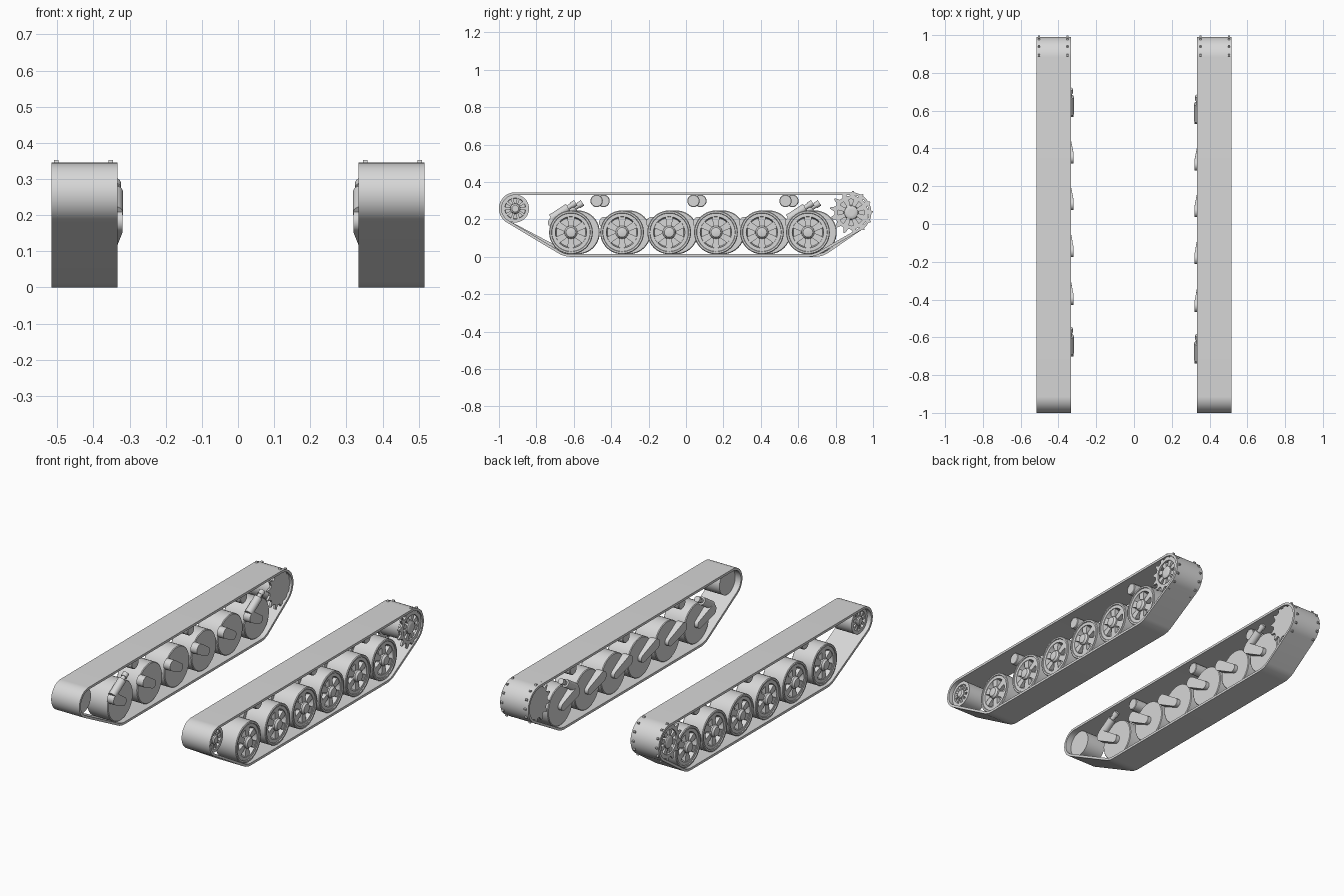
import bpy, bmesh, math
from mathutils import Vector, Matrix
from mathutils.geometry import convex_hull_2d

if "Cube" in bpy.data.objects:
    bpy.data.objects.remove(bpy.data.objects["Cube"])

grey = bpy.data.materials.new("track grey")
grey.diffuse_color = (0.68, 0.68, 0.68, 1)
grey.use_nodes = True
grey.node_tree.nodes["Principled BSDF"].inputs["Base Color"].default_value = grey.diffuse_color
TAU = math.tau


def finish(bm, name, side):
    """Mirror to the chosen side and turn the mesh into a shaded object."""
    for v in bm.verts:
        v.co.x *= side
    bmesh.ops.recalc_face_normals(bm, faces=bm.faces)
    mesh = bpy.data.meshes.new(name)
    bm.to_mesh(mesh)
    bm.free()
    mesh.materials.append(grey)
    ob = bpy.data.objects.new(name, mesh)
    bpy.context.collection.objects.link(ob)
    bpy.ops.object.select_all(action='DESELECT')
    bpy.context.view_layer.objects.active = ob
    ob.select_set(True)
    bpy.ops.object.shade_smooth_by_angle(angle=math.radians(35))


def circle(y, z, r, n):
    return [(y + r * math.cos(TAU * i / n), z + r * math.sin(TAU * i / n)) for i in range(n)]


def lathe(bm, profile, y, z, n=40):
    """Spin (x, radius) points around an axle; both ends are capped."""
    rings = [[bm.verts.new((x, *p)) for p in circle(y, z, r, n)] for x, r in profile]
    for a, b in zip(rings, rings[1:]):
        for i in range(n):
            j = (i + 1) % n
            bm.faces.new((a[i], a[j], b[j], b[i]))
    bm.faces.new(rings[0])
    bm.faces.new(rings[-1])


def prism(bm, pts, x0s, x1):
    """Solid from a yz outline; x0s gives the inner x of each point."""
    a = [bm.verts.new((x, *p)) for x, p in zip(x0s, pts)]
    b = [bm.verts.new((x1, *p)) for p in pts]
    bm.faces.new(a)
    bm.faces.new(b)
    for i in range(len(pts)):
        j = (i + 1) % len(pts)
        bm.faces.new((a[i], a[j], b[j], b[i]))


def band(bm, outer, inner, x0, x1):
    """Closed ring solid between two matching yz loops."""
    loops = [[bm.verts.new((x, *p)) for p in pts]
             for pts, x in ((outer, x0), (outer, x1), (inner, x1), (inner, x0))]
    n = len(outer)
    for k in range(4):
        a, b = loops[k], loops[(k + 1) % 4]
        for i in range(n):
            j = (i + 1) % n
            bm.faces.new((a[i], a[j], b[j], b[i]))


def spokes(bm, y, z, n, r0, r1, w0, w1, x0, x1, turn=0):
    for k in range(n):
        a = TAU * k / n + turn
        c, s = math.cos(a), math.sin(a)
        pts = [(y + r * c - w * s, z + r * s + w * c)
               for r, w in ((r0, -w0), (r1, -w1), (r1, w1), (r0, w0))]
        prism(bm, pts, [x0] * 4, x1)


def rod(bm, p, q, r):
    p, q = Vector(p), Vector(q)
    d = q - p
    m = Matrix.Translation((p + q) / 2) @ d.to_track_quat('Z', 'Y').to_matrix().to_4x4()
    bmesh.ops.create_cone(bm, cap_ends=True, segments=20, radius1=r, radius2=r,
                          depth=d.length, matrix=m)


WHEELS = [-0.615, -0.342, -0.09, 0.16, 0.406, 0.652]
WZ = 0.131
IDLER = (-0.913, 0.258)
SPROCKET = (0.883, 0.237)

for side, shift, tag in ((1, 0, "right"), (-1, 0.037, "left")):
    ys = [y + shift for y in WHEELS]

    # track belt: taut loop around idler, sprocket and the end road wheels
    ends = ((*IDLER, 0.087), (*SPROCKET, 0.108), (ys[0], WZ, 0.131), (ys[-1], WZ, 0.131))
    outer = [p for y, z, r in ends for p in circle(y, z, r, 64)]
    inner = [p for y, z, r in ends for p in circle(y, z, r - 0.014, 64)]
    hull = convex_hull_2d([Vector(p) for p in outer])
    bm = bmesh.new()
    band(bm, [outer[i] for i in hull], [inner[i] for i in hull], 0.333, 0.516)
    finish(bm, tag + "_track_belt", side)

    for k, y in enumerate(ys):
        # road wheel: tyre, dished face, spokes and hub
        bm = bmesh.new()
        lathe(bm, [(0.36, 0.113), (0.364, 0.117), (0.496, 0.117), (0.50, 0.113), (0.50, 0.104),
                   (0.495, 0.102), (0.495, 0.084), (0.468, 0.078), (0.468, 0.036),
                   (0.50, 0.034), (0.503, 0.030), (0.511, 0.026), (0.513, 0.018)], y, WZ)
        spokes(bm, y, WZ, 6, 0.03, 0.088, 0.014, 0.020, 0.46, 0.492, TAU / 12)
        finish(bm, f"{tag}_road_wheel_{k + 1}", side)

        # swing arm: tapers from the pivot end to the wheel axle
        pts = circle(y - 0.092, 0.183, 0.031, 20) + circle(y, WZ, 0.024, 20)
        xs = [0.319] * 20 + [0.337] * 20
        h = convex_hull_2d([Vector(p) for p in pts])
        bm = bmesh.new()
        prism(bm, [pts[i] for i in h], [xs[i] for i in h], 0.362)
        finish(bm, f"{tag}_swing_arm_{k + 1}", side)

    # shock absorbers on the first and last wheels
    for k, y in ((1, ys[0]), (2, ys[-1])):
        bm = bmesh.new()
        rod(bm, (0.341, y - 0.105, 0.205), (0.341, y - 0.015, 0.263), 0.023)
        rod(bm, (0.341, y - 0.02, 0.26), (0.341, y + 0.008, 0.278), 0.013)
        rod(bm, (0.341, y + 0.004, 0.275), (0.341, y + 0.025, 0.289), 0.017)
        finish(bm, f"{tag}_shock_absorber_{k}", side)

    # return rollers under the upper run
    for k, y in enumerate((-0.478, 0.04, 0.532)):
        bm = bmesh.new()
        lathe(bm, [(0.36, 0.030), (0.363, 0.033), (0.467, 0.033), (0.47, 0.030)],
              y + shift, 0.299, 28)
        finish(bm, f"{tag}_return_roller_{k + 1}", side)

    # idler wheel
    bm = bmesh.new()
    lathe(bm, [(0.37, 0.074), (0.49, 0.074), (0.49, 0.056), (0.468, 0.054), (0.468, 0.028),
               (0.492, 0.026), (0.498, 0.018)], *IDLER)
    spokes(bm, *IDLER, 10, 0.02, 0.06, 0.005, 0.008, 0.46, 0.486)
    finish(bm, tag + "_idler_wheel", side)

    # drive sprocket: drum with windows plus two toothed rings
    bm = bmesh.new()
    lathe(bm, [(0.357, 0.078), (0.48, 0.078), (0.48, 0.04), (0.508, 0.036),
               (0.513, 0.028), (0.513, 0.015)], *SPROCKET)
    spokes(bm, *SPROCKET, 8, 0.03, 0.076, 0.009, 0.016, 0.475, 0.502, TAU / 16)
    gear, hole = [], []
    for i in range(13 * 4):
        a = TAU * (i // 4 + (-0.32, -0.06, 0.06, 0.32)[i % 4]) / 13 + math.radians(85)
        r = 0.116 if i % 4 in (1, 2) else 0.090
        for loop, rad in ((gear, r), (hole, 0.071)):
            loop.append((SPROCKET[0] + rad * math.cos(a), SPROCKET[1] + rad * math.sin(a)))
    band(bm, gear, hole, 0.497, 0.509)
    prism(bm, gear, [0.346] * len(gear), 0.358)
    finish(bm, tag + "_drive_sprocket", side)
